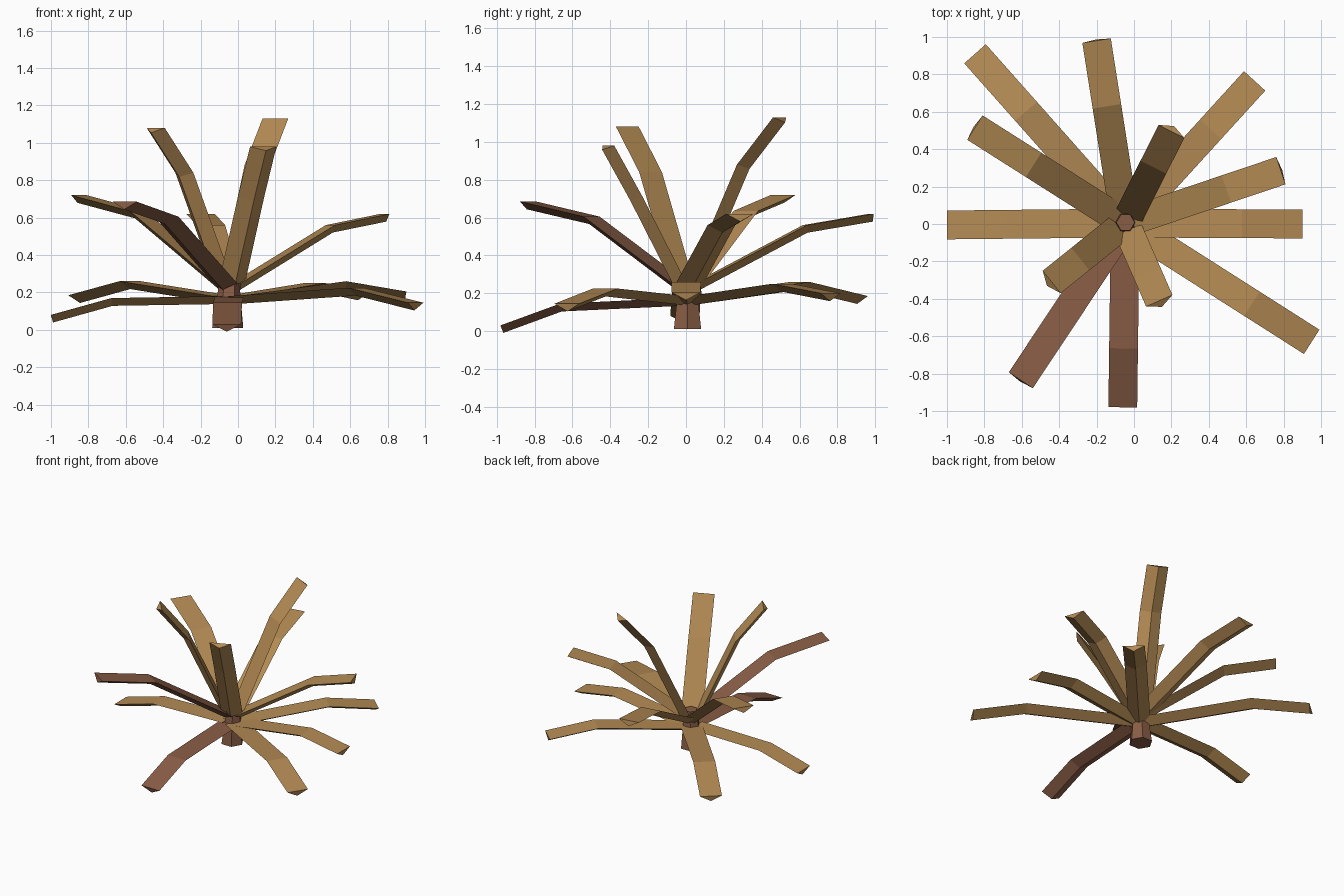
import bpy, bmesh, math
from mathutils import Vector

if "Cube" in bpy.data.objects:
    bpy.data.objects.remove(bpy.data.objects["Cube"])

CX, CY = -0.047, 0.005   # plant axis
HALF_W, DEPTH = 0.077, 0.042


def material(name, col):
    m = bpy.data.materials.new(name)
    m.diffuse_color = (*col, 1)
    m.use_nodes = True
    m.node_tree.nodes["Principled BSDF"].inputs["Base Color"].default_value = m.diffuse_color
    return m


TAN = material("dry_tan", (0.46, 0.26, 0.09))
BROWN = material("dead_brown", (0.25, 0.11, 0.06))


def finish(bm, name, mat):
    bmesh.ops.recalc_face_normals(bm, faces=bm.faces)
    me = bpy.data.meshes.new(name)
    bm.to_mesh(me)
    bm.free()
    me.materials.append(mat)
    ob = bpy.data.objects.new(name, me)
    bpy.context.collection.objects.link(ob)


def leaf(name, tip, bend, bend_z, root_z, mat):
    """Bent triangular prism: flat top, keel underneath."""
    axis = Vector((CX, CY, 0))
    tip = Vector(tip)
    flat = Vector((tip.x - CX, tip.y - CY, 0))
    out = flat.normalized()
    side = Vector((-out.y, out.x, 0))
    path = [axis + out * 0.04 + Vector((0, 0, root_z)),
            axis + flat * bend + Vector((0, 0, bend_z)),
            tip]
    d1 = (path[1] - path[0]).normalized()
    d2 = (path[2] - path[1]).normalized()
    bm = bmesh.new()
    rings = []
    for p, d in zip(path, (d1, (d1 + d2).normalized(), d2)):
        down = side.cross(d).normalized()
        if down.z > 0:
            down = -down
        rings.append([bm.verts.new(q) for q in
                      (p - side * HALF_W, p + side * HALF_W, p + down * DEPTH)])
    for a, b in zip(rings, rings[1:]):
        for i in range(3):
            j = (i + 1) % 3
            bm.faces.new((a[i], a[j], b[j], b[i]))
    bm.faces.new(rings[0])
    bm.faces.new(rings[-1])
    finish(bm, name, mat)


# Trunk: tapered six-sided stub
bm = bmesh.new()
rings = []
for r, x, z in ((0.083, -0.055, 0.01), (0.049, -0.045, 0.295)):
    rings.append([bm.verts.new((x + r * math.cos(k * math.pi / 3),
                                0.008 + r * math.sin(k * math.pi / 3), z)) for k in range(6)])
for i in range(6):
    j = (i + 1) % 6
    bm.faces.new((rings[0][i], rings[0][j], rings[1][j], rings[1][i]))
bm.faces.new(rings[0])
bm.faces.new(rings[1])
finish(bm, "trunk", BROWN)

# Leaves: tip, bend position along the leaf, bend height, root height, colour
low, mid, high = 0.18, 0.25, 0.26
leaves = [
    ((-1.00, -0.005, 0.08), 0.66, 0.17, low, TAN),
    ((-0.85, 0.91, 0.185), 0.66, 0.26, low, TAN),
    ((0.645, 0.765, 0.20), 0.66, 0.25, low, TAN),
    ((0.90, 0.00, 0.205), 0.66, 0.26, low, TAN),
    ((0.95, -0.63, 0.145), 0.68, 0.225, low, TAN),
    ((-0.06, -0.98, 0.03), 0.68, 0.145, 0.175, BROWN),
    ((-0.85, 0.515, 0.72), 0.61, 0.635, mid, TAN),
    ((-0.20, 0.98, 0.62), 0.64, 0.56, mid, TAN),
    ((0.785, 0.285, 0.62), 0.65, 0.56, mid, TAN),
    ((-0.605, -0.835, 0.685), 0.60, 0.605, mid, BROWN),
    ((0.20, 0.495, 1.13), 0.61, 0.88, high, TAN),
    ((0.135, -0.41, 0.98), 0.64, 0.71, high, TAN),
    ((-0.44, -0.31, 1.08), 0.61, 0.84, high, TAN),
]
for n, spec in enumerate(leaves, 1):
    leaf(f"leaf_{n:02d}", *spec)
